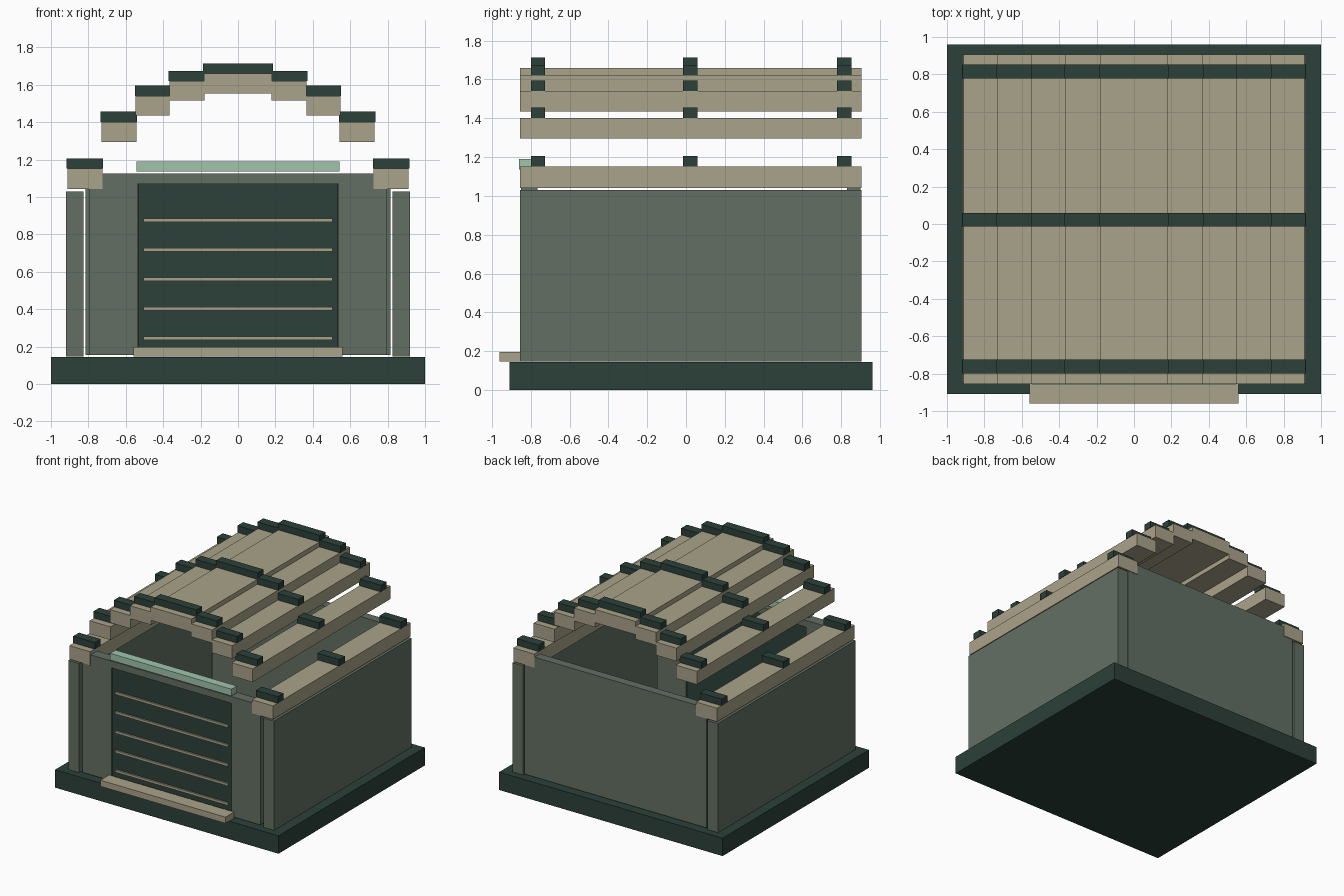
import bpy
import bmesh
from mathutils import Matrix, Vector

default = bpy.data.objects.get("Cube")
if default:
    bpy.data.objects.remove(default, do_unlink=True)


def make_material(name, rgb):
    mat = bpy.data.materials.new(name)
    mat.use_nodes = True
    color = (*rgb, 1.0)
    mat.diffuse_color = color
    mat.node_tree.nodes["Principled BSDF"].inputs["Base Color"].default_value = color
    return mat


dark = make_material("dark green", (0.025, 0.051, 0.042))
grey = make_material("grey green", (0.125, 0.159, 0.127))
tan = make_material("tan wood", (0.402, 0.366, 0.254))
mint = make_material("pale mint", (0.352, 0.552, 0.413))


def box(name, mat, x, y, z):
    """Box from (min, max) pairs along each axis."""
    spans = (x, y, z)
    centre = Vector([(a + b) / 2 for a, b in spans])
    size = Vector([abs(b - a) for a, b in spans])
    bm = bmesh.new()
    bmesh.ops.create_cube(bm, size=1, matrix=Matrix.Translation(centre) @ Matrix.Diagonal(size).to_4x4())
    mesh = bpy.data.meshes.new(name)
    bm.to_mesh(mesh)
    bm.free()
    mesh.materials.append(mat)
    obj = bpy.data.objects.new(name, mesh)
    bpy.context.collection.objects.link(obj)


FRONT, BACK = -0.855, 0.905
SIDES = (("left", 1), ("right", -1))

# Base slab and door step
box("base", dark, (-1, 1), (-0.91, 0.96), (0, 0.145))
box("door_step", tan, (-0.56, 0.56), (-0.96, -0.85), (0.147, 0.197))

# Walls, with narrow slits at the corners
for side, s in SIDES:
    box(side + "_wall", grey, (s * 0.825, s * 0.92), (FRONT, BACK), (0.147, 1.03))
    box(side + "_front_wall", grey, (s * 0.537, s * 0.797), (-0.85, -0.765), (0.155, 1.125))
box("door_header", grey, (-0.537, 0.537), (-0.85, -0.765), (1.07, 1.125))
box("back_wall", grey, (-0.815, 0.815), (0.83, 0.9), (0.155, 1.125))

# Door, slats and lintel
box("door", dark, (-0.535, 0.535), (-0.84, -0.78), (0.155, 1.07))
for i in range(5):
    z = 0.245 + i * 0.1575
    box(f"door_slat_{i + 1}", tan, (-0.505, 0.505), (-0.852, -0.835), (z - 0.01, z + 0.01))
box("lintel", mint, (-0.543, 0.543), (-0.86, -0.79), (1.135, 1.19))

# Stepped roof: planks with three rows of dark blocks on top
BLOCK_ROWS = (-0.7625, 0.0225, 0.815)


def roof_plank(name, x, z):
    box(name, tan, x, (FRONT, BACK), z)
    grow = 0.004 if x[1] > x[0] else -0.004
    for i, y in enumerate(BLOCK_ROWS):
        box(f"{name}_block_{i + 1}", dark, (x[0] - grow, x[1] + grow),
            (y - 0.037, y + 0.037), (z[1], z[1] + 0.054))


PLANKS = (
    ("eave", (0.725, 0.912), (1.042, 1.152)),
    ("lower", (0.543, 0.73), (1.295, 1.402)),
    ("middle", (0.365, 0.547), (1.435, 1.541)),
    ("upper", (0.18, 0.367), (1.515, 1.62)),
)
for label, x, z in PLANKS:
    for side, s in SIDES:
        roof_plank(f"{side}_{label}_plank", (s * x[0], s * x[1]), z)
roof_plank("ridge_plank", (-0.183, 0.183), (1.552, 1.659))
